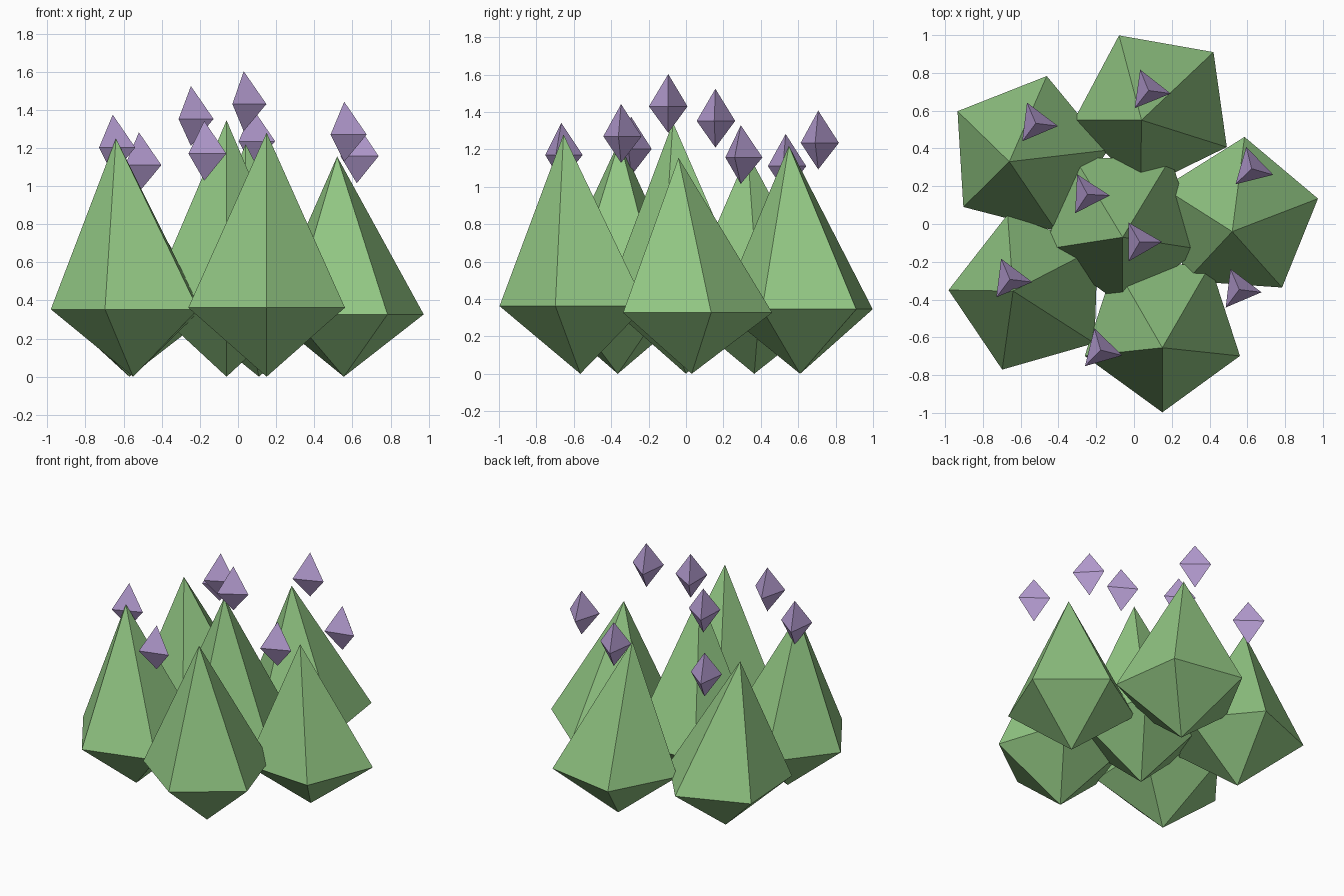
import bpy, bmesh
from math import radians, cos, sin

if "Cube" in bpy.data.objects:
    bpy.data.objects.remove(bpy.data.objects["Cube"])


def material(name, rgb):
    m = bpy.data.materials.new(name)
    m.diffuse_color = (*rgb, 1)
    m.use_nodes = True
    m.node_tree.nodes["Principled BSDF"].inputs["Base Color"].default_value = m.diffuse_color
    return m


GREEN = material("leaf_green", (0.29, 0.575, 0.23))
PURPLE = material("soft_purple", (0.47, 0.34, 0.65))


def bipyramid(name, sides, centre, radius, angle, girdle, top, bottom_z, mat):
    """Faceted crystal: a flat ring with a pointed top and a pointed bottom."""
    bm = bmesh.new()
    cx, cy = centre
    ring = []
    for i in range(sides):
        a = radians(angle + 360 * i / sides)
        ring.append(bm.verts.new((cx + radius * cos(a), cy + radius * sin(a), girdle)))
    tip = bm.verts.new(top)
    base = bm.verts.new((cx, cy, bottom_z))
    for i in range(sides):
        a, b = ring[i], ring[(i + 1) % sides]
        bm.faces.new((a, b, tip))
        bm.faces.new((b, a, base))
    bmesh.ops.recalc_face_normals(bm, faces=bm.faces)
    mesh = bpy.data.meshes.new(name)
    bm.to_mesh(mesh)
    bm.free()
    mesh.materials.append(mat)
    obj = bpy.data.objects.new(name, mesh)
    bpy.context.collection.objects.link(obj)


# Large five-sided spikes: name, centre, ring angle, leaning tip
spikes = [
    ("centre", (-0.06, 0.0), -90, (-0.06, -0.07, 1.345)),
    ("back", (0.11, 0.61), 44, (0.04, 0.55, 1.22)),
    ("right", (0.555, 0.03), 14, (0.52, -0.04, 1.155)),
    ("front", (0.15, -0.565), -90, (0.15, -0.655, 1.28)),
    ("left", (-0.55, -0.365), -110, (-0.64, -0.355, 1.25)),
    ("back_left", (-0.57, 0.365), 75.5, (-0.66, 0.33, 1.18)),
]
for name, centre, angle, tip in spikes:
    bipyramid("spike_" + name, 5, centre, 0.432, angle, tip[2] * 0.283, tip, 0, GREEN)

# Small three-sided gems floating above: x, y, ring height, ring angle
gems = [
    (0.077, 0.707, 1.235, -8), (-0.52, 0.533, 1.11, -7),
    (-0.247, 0.157, 1.352, -3), (0.03, -0.095, 1.43, 0),
    (0.623, 0.293, 1.157, -16), (0.557, -0.347, 1.27, -7),
    (-0.657, -0.293, 1.202, -7), (-0.177, -0.667, 1.17, -14),
]
for i, (x, y, z, angle) in enumerate(gems):
    bipyramid(f"gem_{i + 1}", 3, (x, y), 0.119, angle, z, (x, y, z + 0.172), z - 0.142, PURPLE)
